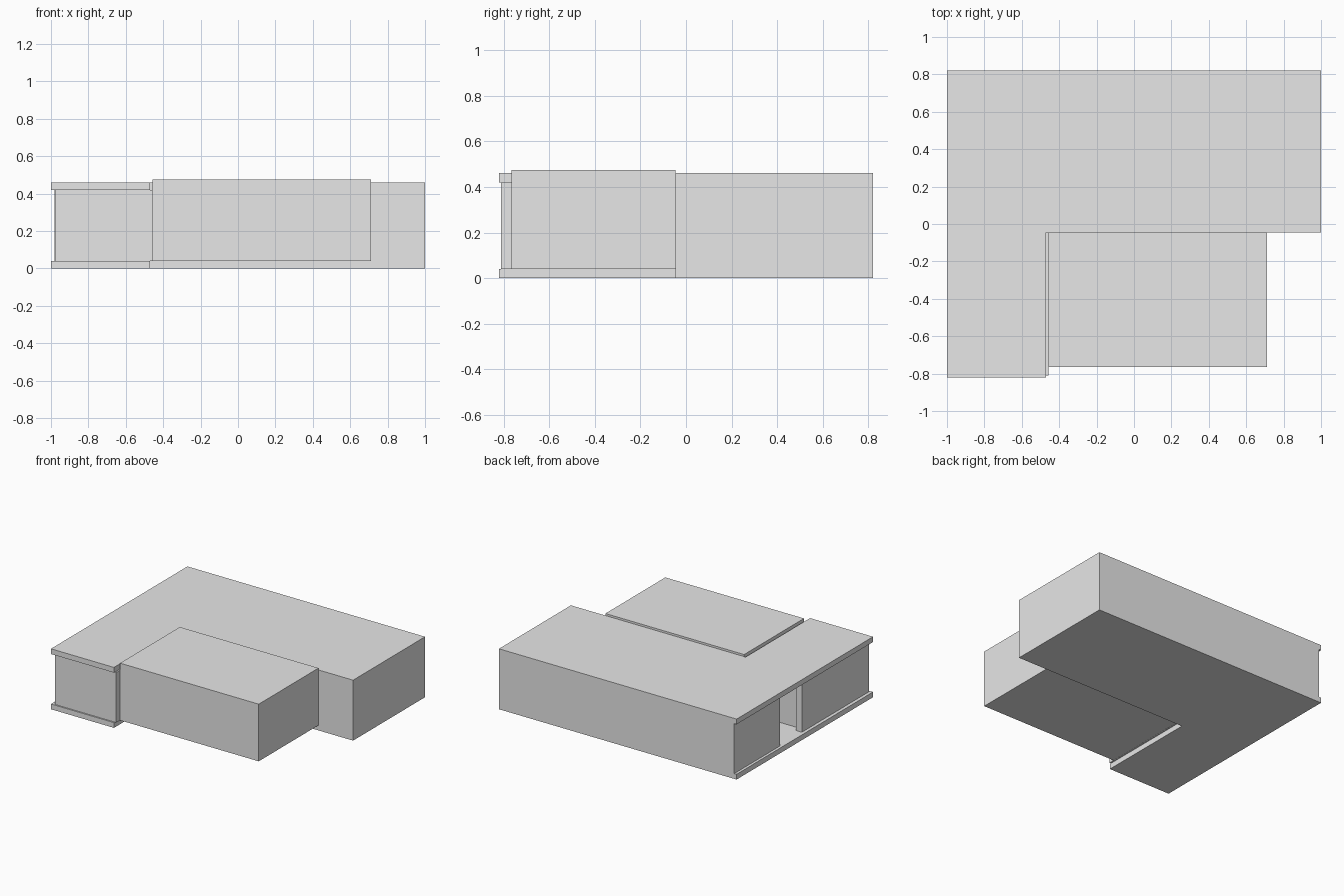
import bpy
import bmesh

if "Cube" in bpy.data.objects:
    bpy.data.objects.remove(bpy.data.objects["Cube"])

# One plain light grey for the whole model
grey = bpy.data.materials.new("light grey")
grey.diffuse_color = (0.8, 0.8, 0.8, 1)
grey.use_nodes = True
grey.node_tree.nodes["Principled BSDF"].inputs["Base Color"].default_value = grey.diffuse_color


def prism(name, outline, z0, z1):
    """Extrude a flat outline from z0 up to z1."""
    bm = bmesh.new()
    face = bm.faces.new([bm.verts.new((x, y, z0)) for x, y in outline])
    ext = bmesh.ops.extrude_face_region(bm, geom=[face])
    for g in ext["geom"]:
        if isinstance(g, bmesh.types.BMVert):
            g.co.z = z1
    bmesh.ops.recalc_face_normals(bm, faces=bm.faces[:])
    mesh = bpy.data.meshes.new(name)
    bm.to_mesh(mesh)
    bm.free()
    mesh.materials.append(grey)
    obj = bpy.data.objects.new(name, mesh)
    bpy.context.collection.objects.link(obj)
    return obj


def box(name, x0, x1, y0, y1, z0, z1):
    return prism(name, [(x0, y0), (x1, y0), (x1, y1), (x0, y1)], z0, z1)


FLOOR, CEIL, ROOF = 0.04, 0.42, 0.46
T = 0.05  # wall thickness

# L-shaped floor and roof slabs
plan = [(-1, -0.82), (-0.47, -0.82), (-0.47, -0.045), (1, -0.045), (1, 0.82), (-1, 0.82)]
prism("floor_slab", plan, 0, FLOOR)
prism("roof_slab", plan, CEIL, ROOF)

# Walls of the main hall, with an open doorway on the left side
# and walls of the front wing
walls = {
    "hall_back_wall": (-0.98, 1, 0.82 - T, 0.82),
    "hall_right_wall": (1 - T, 1, -0.045, 0.82 - T),
    "hall_front_wall": (-0.46, 1 - T, -0.045, -0.005),
    "hall_left_wall": (-0.98, -0.98 + T, 0.27, 0.82 - T),
    "wing_left_wall": (-0.975, -0.975 + T, -0.81, 0.0),
    "wing_front_wall": (-0.975 + T, -0.458 - T, -0.81, -0.81 + T),
    "wing_right_wall": (-0.458 - T, -0.458, -0.81, -0.045),
    "wing_partition": (-0.975 + T, -0.458 - T, -0.045 - T, -0.045),
}
for name, (x0, x1, y0, y1) in walls.items():
    box(name, x0, x1, y0, y1, FLOOR, CEIL)

# Taller block in the inner corner of the L
box("front_block", -0.457, 0.71, -0.765, -0.046, FLOOR, 0.475)
